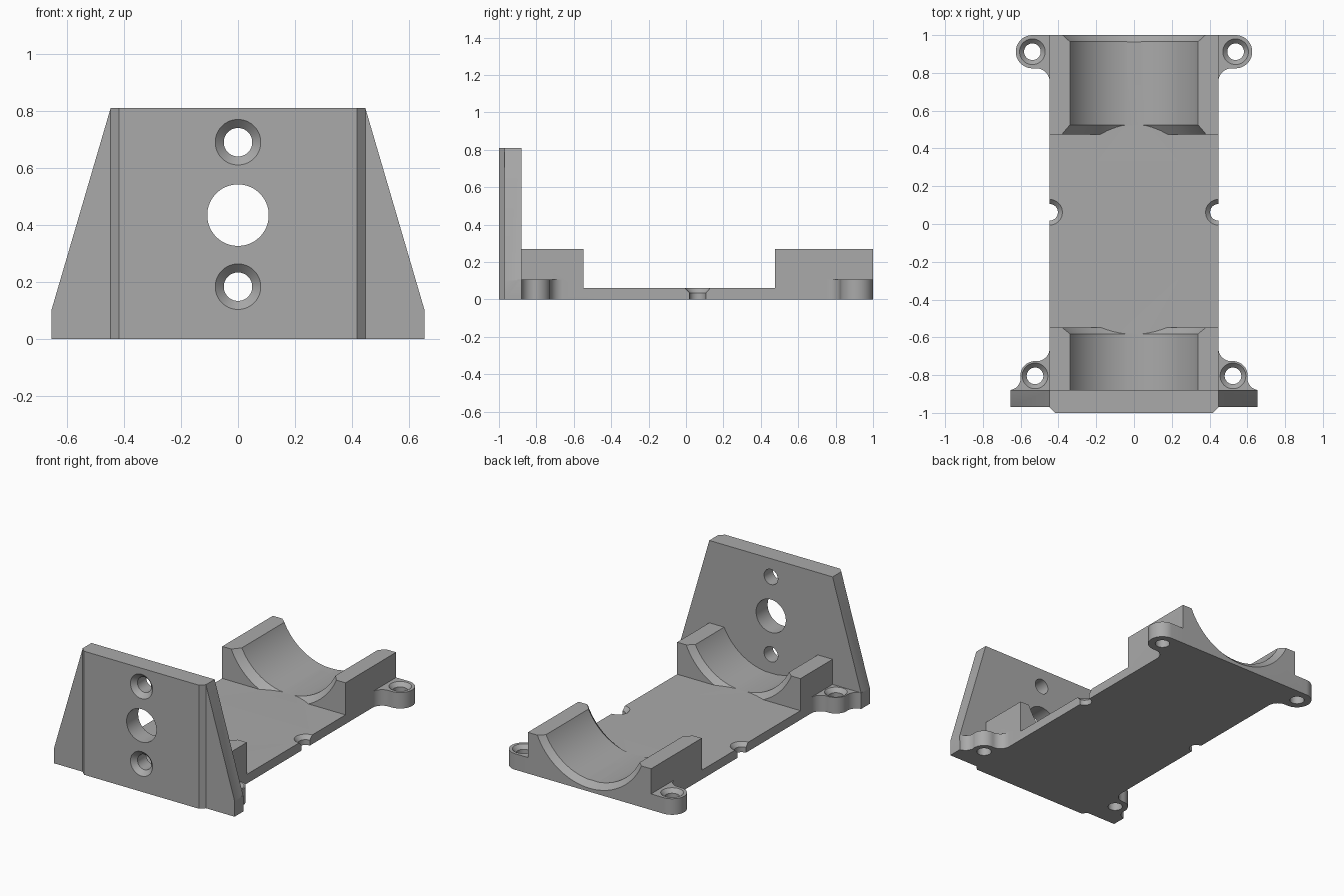
import bpy, bmesh
from math import sin, cos, radians, pi, sqrt
from mathutils import Vector

if "Cube" in bpy.data.objects:
    bpy.data.objects.remove(bpy.data.objects["Cube"], do_unlink=True)

grey = bpy.data.materials.new("plain grey")
grey.use_nodes = True
grey.diffuse_color = (0.4, 0.4, 0.4, 1)
grey.node_tree.nodes["Principled BSDF"].inputs["Base Color"].default_value = (0.4, 0.4, 0.4, 1)


def loft(name, rings):
    """Closed solid through a list of equally long point rings."""
    bm = bmesh.new()
    loops = [[bm.verts.new(p) for p in ring] for ring in rings]
    n = len(loops[0])
    for a, b in zip(loops, loops[1:]):
        for i in range(n):
            j = (i + 1) % n
            bm.faces.new((a[i], a[j], b[j], b[i]))
    bm.faces.new(loops[0])
    bm.faces.new(loops[-1])
    bmesh.ops.recalc_face_normals(bm, faces=bm.faces)
    mesh = bpy.data.meshes.new(name)
    bm.to_mesh(mesh)
    bm.free()
    mesh.materials.append(grey)
    ob = bpy.data.objects.new(name, mesh)
    bpy.context.scene.collection.objects.link(ob)
    return ob


def place(axis, u, v, t):
    return Vector((u, v, t) if axis == "z" else (u, t, v))


def prism(name, outline, axis, lo, hi):
    return loft(name, [[place(axis, u, v, t) for u, v in outline] for t in (lo, hi)])


def box(name, x, y0, y1, z0, z1):
    return prism(name, [(-x, y0), (x, y0), (x, y1), (-x, y1)], "z", z0, z1)


def lathe(name, axis, cu, cv, profile, n=48):
    """Round solid about an axis, profile = (distance along axis, radius)."""
    turn = [2 * pi * (i + 0.5) / n for i in range(n)]
    return loft(name, [[place(axis, cu + r * cos(a), cv + r * sin(a), t) for a in turn]
                       for t, r in profile])


def arc(cx, cy, r, a0, a1, n=14):
    angles = [radians(a0 + (a1 - a0) * i / n) for i in range(n + 1)]
    return [(cx + r * cos(a), cy + r * sin(a)) for a in angles]


def combine(target, tool, operation):
    """Apply a boolean and discard the tool object."""
    mod = target.modifiers.new("combine", "BOOLEAN")
    mod.object, mod.operation, mod.solver = tool, operation, "EXACT"
    bpy.context.view_layer.update()
    graph = bpy.context.evaluated_depsgraph_get()
    mesh = bpy.data.meshes.new_from_object(target.evaluated_get(graph))
    target.modifiers.clear()
    target.data = mesh
    bpy.data.objects.remove(tool, do_unlink=True)


HALF, FLOOR, BLOCK_TOP, EAR_TOP = 0.447, 0.06, 0.27, 0.105
AXIS_Z, BORE = 0.436, 0.378

# Floor of the tray
bracket = box("mounting_bracket", HALF, -0.95, 1, 0, FLOOR)

# Cradle blocks with a round trough, flared at the inner end
for name, y0, y1, inner, step in (("rear_cradle", 0.475, 1, 0.475, 0.05),
                                  ("front_cradle", -0.9, -0.547, -0.547, -0.035)):
    block = box(name, HALF, y0, y1, FLOOR, BLOCK_TOP)
    far = y1 + 0.1 if step > 0 else y0 - 0.1
    flare = 0.038
    trough = lathe("trough_cutter", "y", 0, AXIS_Z,
                   [(inner - step, BORE + 2 * flare), (inner + step, BORE), (far, BORE)], 96)
    combine(block, trough, "DIFFERENCE")
    combine(bracket, block, "UNION")

# Flare at the rear end, cut through cradle and floor
combine(bracket, lathe("flare_cutter", "y", 0, AXIS_Z,
                       [(0.955, BORE - 0.01), (1.02, BORE + 0.055)], 96), "DIFFERENCE")

# Front plate: tapered wings and a thicker centre with bevelled edges
wings = [(-0.655, 0), (0.655, 0), (0.655, 0.1), (HALF, 0.81), (-HALF, 0.81), (-0.655, 0.1)]
plate = prism("front_plate", wings, "y", -0.97, -0.88)
centre = [(-HALF, -0.9), (-HALF, -0.97), (-0.417, -1), (0.417, -1), (HALF, -0.97), (HALF, -0.9)]
combine(plate, prism("plate_centre", centre, "z", 0, 0.81), "UNION")
combine(plate, lathe("shaft_hole", "y", 0, 0.434, [(-1.1, 0.108), (-0.8, 0.108)], 64), "DIFFERENCE")
for z in (0.183, 0.69):
    combine(plate, lathe("screw_hole", "y", 0, z,
                         [(-1.03, 0.11), (-0.97, 0.05), (-0.8, 0.05)]), "DIFFERENCE")
combine(bracket, plate, "UNION")

# Screw ears, blended into the sides with fillets
rear_ear = ([(0.42, 1)] + arc(0.538, 0.912, 0.088, 90, -90, 24)
            + arc(0.517, 0.754, 0.07, 90, 180) + [(0.42, 0.754)])
front_ear = ([(0.42, -0.9), (0.655, -0.9)] + arc(0.665, -0.815, 0.065, 261, 180)
             + arc(0.524, -0.804, 0.078, 0, 90) + arc(0.515, -0.658, 0.068, 270, 180)
             + [(0.42, -0.658)])


def sunk_hole(x, y, top):
    return lathe("screw_hole", "z", x, y, [(-0.1, 0.044), (top - 0.025, 0.044),
                                           (top, 0.068), (top + 0.02, 0.068)])


for side in (-1, 1):
    for outline, x, y in ((rear_ear, 0.538, 0.912), (front_ear, 0.524, -0.804)):
        ear = prism("screw_ear", [(side * u, v) for u, v in outline], "z", 0, EAR_TOP)
        combine(bracket, ear, "UNION")
        combine(bracket, sunk_hole(side * x, y, EAR_TOP), "DIFFERENCE")
    # Half-round notches in the floor edges
    combine(bracket, sunk_hole(side * HALF, 0.062, FLOOR), "DIFFERENCE")

# Tidy flat seams, then smooth the curved walls
bm = bmesh.new()
bm.from_mesh(bracket.data)
bmesh.ops.remove_doubles(bm, verts=bm.verts, dist=0.0002)
bmesh.ops.dissolve_limit(bm, angle_limit=radians(0.5), verts=bm.verts, edges=bm.edges)
bm.to_mesh(bracket.data)
bm.free()
bpy.ops.object.select_all(action="DESELECT")
bracket.select_set(True)
bpy.context.view_layer.objects.active = bracket
bpy.ops.object.shade_smooth_by_angle(angle=radians(20))
